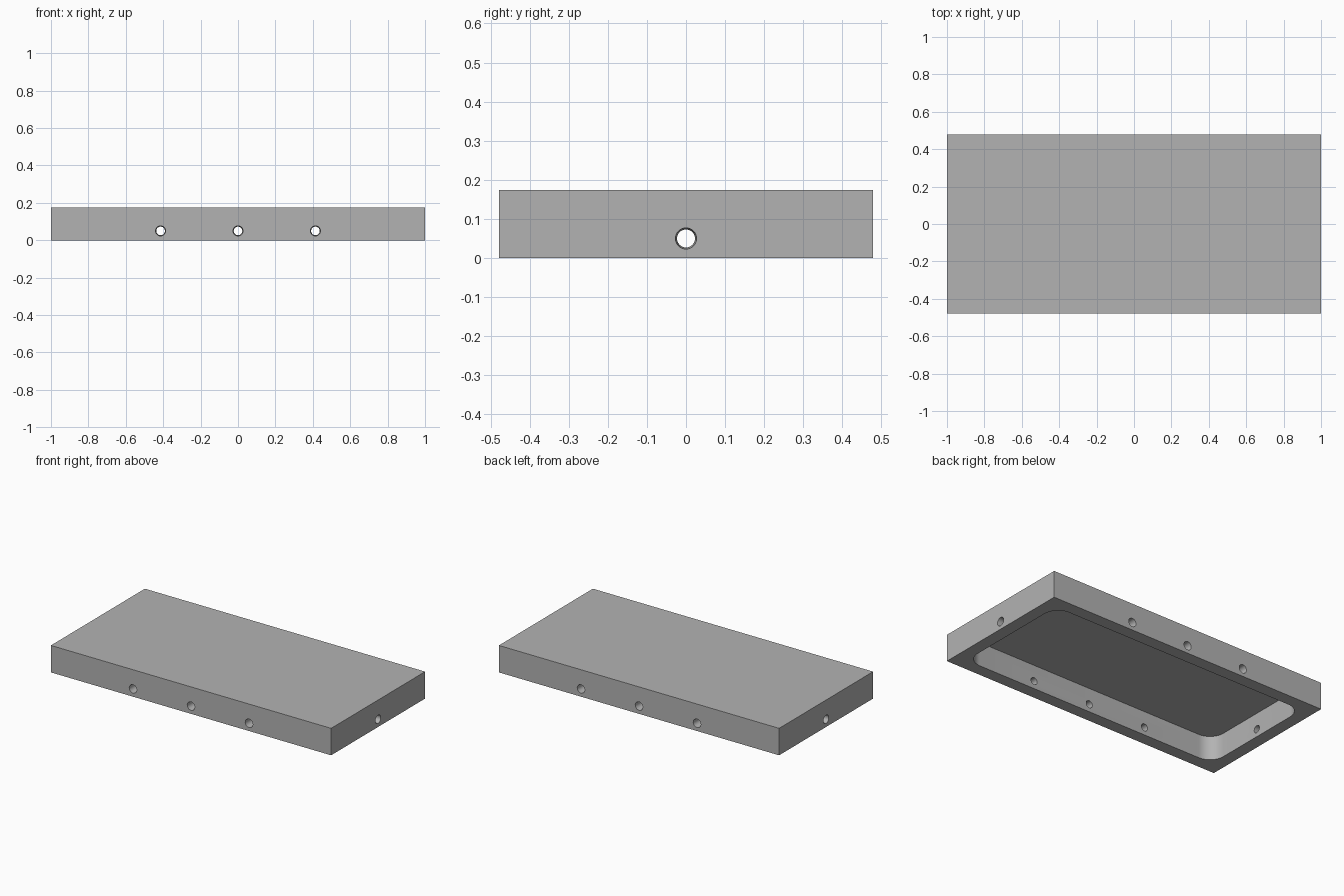
import bpy, bmesh
from math import pi, sin, cos, atan2
from mathutils import Vector, Matrix

cube = bpy.data.objects.get("Cube")
if cube:
    bpy.data.objects.remove(cube, do_unlink=True)

HX, HY, H = 1.0, 0.479, 0.174      # half length, half width, height
WALL, ROOF, CORNER = 0.08, 0.02, 0.1
HOLE_Z, R_OUT, R_IN = 0.05, 0.027, 0.023

grey = bpy.data.materials.new("light grey")
grey.use_nodes = True
colour = (0.45, 0.45, 0.45, 1)
grey.diffuse_color = colour
grey.node_tree.nodes["Principled BSDF"].inputs["Base Color"].default_value = colour


def make_object(name, bm):
    bmesh.ops.recalc_face_normals(bm, faces=bm.faces)
    mesh = bpy.data.meshes.new(name)
    bm.to_mesh(mesh)
    bm.free()
    mesh.materials.append(grey)
    obj = bpy.data.objects.new(name, mesh)
    bpy.context.collection.objects.link(obj)
    return obj


def box(bm, hx, hy, z0, z1):
    size = Matrix.Diagonal((2 * hx, 2 * hy, z1 - z0, 1))
    place = Matrix.Translation((0, 0, (z0 + z1) / 2))
    bmesh.ops.create_cube(bm, size=1, matrix=place @ size)


# Solid tray block
bm = bmesh.new()
box(bm, HX, HY, 0, H)
tray = make_object("tray", bm)

# Pocket open at the bottom, with rounded upright corners
bm = bmesh.new()
box(bm, HX - WALL, HY - WALL, -0.1, H - ROOF)
upright = [e for e in bm.edges
           if abs(e.verts[0].co.z - e.verts[1].co.z) > 0.1]
bmesh.ops.bevel(bm, geom=upright, offset=CORNER, segments=12, profile=0.5,
                affect='EDGES')
pocket = make_object("pocket_cutter", bm)

# Slightly tapered holes through the walls, wider on the outside
bm = bmesh.new()
holes = [((x, s * HY), (0, s)) for s in (-1, 1) for x in (-0.414, 0, 0.414)]
holes += [((s * HX, 0), (s, 0)) for s in (-1, 1)]
extra = 0.01
slope = (R_OUT - R_IN) / WALL
for (x, y), (dx, dy) in holes:
    out = Vector((dx, dy, 0))
    centre = Vector((x, y, HOLE_Z)) - out * WALL / 2
    turn = out.to_track_quat('Z', 'Y').to_matrix().to_4x4()
    bmesh.ops.create_cone(bm, cap_ends=True, segments=32,
                          radius1=R_IN - slope * extra,
                          radius2=R_OUT + slope * extra,
                          depth=WALL + 2 * extra,
                          matrix=Matrix.Translation(centre) @ turn)
drill = make_object("hole_cutter", bm)

# Cut the pocket and holes, then drop the cutters
bpy.ops.object.select_all(action='DESELECT')
tray.select_set(True)
bpy.context.view_layer.objects.active = tray
for cutter in (pocket, drill):
    cutter.hide_render = True
    mod = tray.modifiers.new(cutter.name, 'BOOLEAN')
    mod.operation, mod.solver, mod.object = 'DIFFERENCE', 'EXACT', cutter
    bpy.ops.object.modifier_apply(modifier=mod.name)
    bpy.data.objects.remove(cutter, do_unlink=True)

bpy.ops.object.shade_smooth_by_angle(angle=pi / 6)
